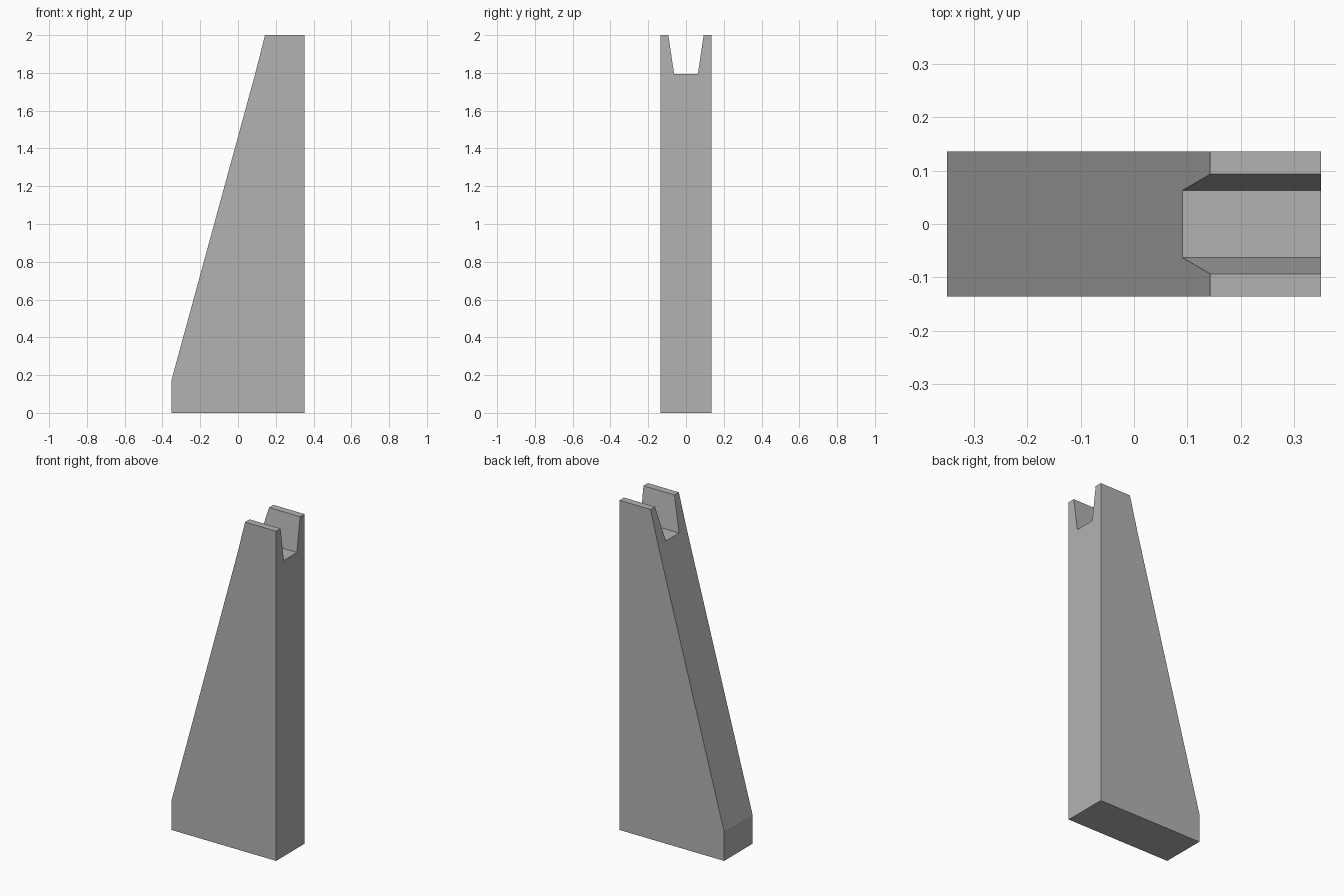
import bpy
import bmesh
from mathutils import Vector

default = bpy.data.objects.get("Cube")
if default:
    bpy.data.objects.remove(default, do_unlink=True)

# Material
grey = bpy.data.materials.new("plain grey")
grey.use_nodes = True
colour = (0.45, 0.45, 0.45, 1)
grey.diffuse_color = colour
grey.node_tree.nodes["Principled BSDF"].inputs["Base Color"].default_value = colour


def prism(name, points, direction):
    """Extrude a flat outline along a direction into a closed solid."""
    bm = bmesh.new()
    face = bm.faces.new([bm.verts.new(p) for p in points])
    extruded = bmesh.ops.extrude_face_region(bm, geom=[face])["geom"]
    moved = [v for v in extruded if isinstance(v, bmesh.types.BMVert)]
    bmesh.ops.translate(bm, verts=moved, vec=Vector(direction))
    bmesh.ops.recalc_face_normals(bm, faces=bm.faces)
    mesh = bpy.data.meshes.new(name)
    bm.to_mesh(mesh)
    bm.free()
    mesh.materials.append(grey)
    obj = bpy.data.objects.new(name, mesh)
    bpy.context.scene.collection.objects.link(obj)
    return obj


# Tapered upright with a vertical back edge and a short foot
half_depth = 0.136
outline = [(-0.351, 0), (0.351, 0), (0.351, 2), (0.143, 2), (0.091, 1.795), (-0.351, 0.178)]
post = prism("tapered_post", [(x, -half_depth, z) for x, z in outline], (0, 2 * half_depth, 0))

# Flared notch through the top, its walls continued above the post
bottom, top = 1.795, 2.205
notch_shape = [(-0.063, bottom), (0.063, bottom), (0.124, top), (-0.124, top)]
notch = prism("notch_cutter", [(-0.5, y, z) for y, z in notch_shape], (1, 0, 0))
notch.hide_render = True
notch.hide_viewport = True

cut = post.modifiers.new("top notch", "BOOLEAN")
cut.operation = "DIFFERENCE"
cut.solver = "EXACT"
cut.object = notch

# Bake the cut so only the finished post remains
bpy.context.view_layer.update()
finished = bpy.data.meshes.new_from_object(post.evaluated_get(bpy.context.evaluated_depsgraph_get()))
post.modifiers.clear()
post.data = finished
finished.name = "tapered_post"
bpy.data.objects.remove(notch, do_unlink=True)
